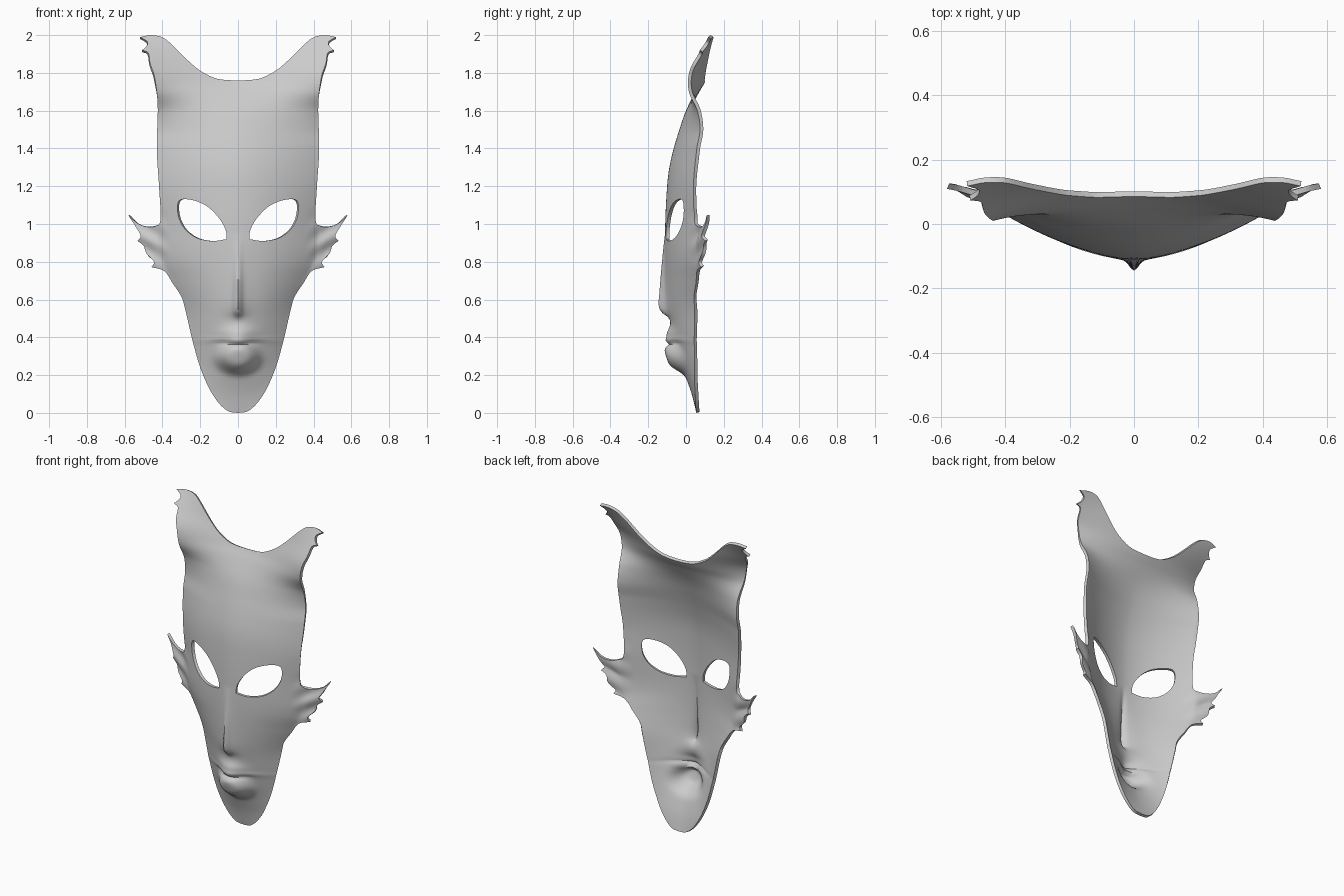
import bpy, bmesh, math
from mathutils import Vector, kdtree
from mathutils.geometry import delaunay_2d_cdt

if "Cube" in bpy.data.objects:
    bpy.data.objects.remove(bpy.data.objects["Cube"])

STEP = 0.011


def curve(keys):
    """Smooth function through (z, value) keys."""
    n = len(keys)

    def slope(i):
        a, b = keys[max(i - 1, 0)], keys[min(i + 1, n - 1)]
        return (b[1] - a[1]) / (b[0] - a[0])

    def f(z):
        z = min(max(z, keys[0][0]), keys[-1][0])
        i = 0
        while i < n - 2 and z > keys[i + 1][0]:
            i += 1
        (z0, v0), (z1, v1) = keys[i], keys[i + 1]
        h = z1 - z0
        t = (z - z0) / h
        return ((2*t**3 - 3*t*t + 1) * v0 + (t**3 - 2*t*t + t) * h * slope(i)
                + (3*t*t - 2*t**3) * v1 + (t**3 - t*t) * h * slope(i + 1))
    return f


def spline(pts):
    """Evenly sampled smooth line through pts, last point left out."""
    p = [Vector(q) for q in pts]
    p = [2 * p[0] - p[1]] + p + [2 * p[-1] - p[-2]]
    out = []
    for a, b, c, d in zip(p, p[1:], p[2:], p[3:]):
        k = max(1, round((c - b).length / STEP))
        for j in range(k):
            t = j / k
            out.append(0.5 * (2*b + (c - a)*t + (2*a - 5*b + 4*c - d)*t*t
                              + (3*b - a - 3*c + d)*t**3))
    return out


def inside(x, y, loop):
    hit = False
    for a, b in zip(loop, loop[1:] + loop[:1]):
        if (a.y > y) != (b.y > y) and x < a.x + (y - a.y) * (b.x - a.x) / (b.y - a.y):
            hit = not hit
    return hit


def bump(d, s):
    return math.exp(-(d / s) ** 2)


# Half outline: smooth pieces meeting at sharp tips
pieces = [
    [(0, 0), (.05, .008), (.1, .05), (.15, .125), (.2, .24), (.24, .38), (.28, .55),
     (.3, .615), (.345, .685), (.39, .75), (.458, .772)],
    [(.458, .772), (.445, .8), (.485, .845), (.5, .885), (.532, .91)],
    [(.532, .91), (.515, .935), (.535, .975), (.58, 1.045)],
    [(.58, 1.045), (.53, 1.003), (.48, .985), (.435, .99), (.41, 1.025), (.418, 1.2),
     (.43, 1.4), (.425, 1.62), (.44, 1.77), (.465, 1.85), (.475, 1.905), (.508, 1.92)],
    [(.508, 1.92), (.485, 1.94), (.48, 1.965), (.518, 1.99)],
    [(.518, 1.99), (.46, 2.0), (.4, 1.988), (.35, 1.95), (.3, 1.9), (.25, 1.852),
     (.2, 1.812), (.13, 1.775), (.07, 1.763), (0, 1.76)],
    [(0, 1.76), (0, 0)],
]
outline = [p for piece in pieces for p in spline(piece)]
eye = spline([(.06, .92), (.066, .97), (.1, 1.03), (.15, 1.083), (.2, 1.113), (.26, 1.13),
              (.305, 1.128), (.32, 1.1), (.315, 1.04), (.29, .985), (.25, .945),
              (.2, .92), (.13, .91), (.06, .92)])

# Depth along the centre line, depth along the rim, and half width
centre = curve([(0, .055), (.1, .03), (.2, -.005), (.3, -.04), (.4, -.065), (.5, -.085),
                (.6, -.1), (.8, -.11), (1, -.11), (1.2, -.1), (1.3, -.088), (1.4, -.065),
                (1.5, -.035), (1.6, 0), (1.7, .05), (1.76, .085), (1.87, .13), (2, .15)])
rim = curve([(0, .055), (.2, .045), (.5, .045), (.8, .055), (1, .055), (1.2, .04), (1.4, .055),
             (1.5, .073), (1.6, .06), (1.7, .015), (1.8, .015), (1.9, .065), (2, .125)])
width = curve([(0, .08), (.1, .14), (.2, .185), (.38, .24), (.55, .28), (.7, .35), (.8, .4),
               (.9, .42), (1.2, .42), (1.6, .425), (1.75, .44), (2, .5)])
nose = curve([(.49, 0), (.51, .012), (.53, .036), (.56, .048), (.65, .036), (.8, .017), (.95, 0)])


def depth(x, z):
    t = x / width(z)
    f = t ** 1.8 if t < 1 else 1 + .9 * (t - 1)
    y = centre(z) + (rim(z) - centre(z)) * f
    # nose ridge
    y -= nose(z) * (.65 * bump(x, .02) + .35 * bump(x, .055))
    # upper lip, mouth line, full lower lip and chin
    y -= .034 * bump(x, .085) * bump(z - .41, .042)
    y -= .012 * bump(x, .16) * bump(z - .385, .015)
    y += .016 * bump(x, .14) ** 2 * bump(z - .362 - .1 * x, .011)
    y -= .066 * math.exp(-((x / .105) ** 2 + ((z - .295) / .078) ** 2) ** 2)
    # fluting on the cheek fins
    fin = max(0, min(1, (x - .36) / .1)) * bump(z - .89, .16)
    y += .008 * fin * math.sin((z - .55 * x) * 55)
    return y


# Fill the half outline with an even grid and triangulate
verts = outline + eye
n, m = len(outline), len(eye)
edges = [(i, (i + 1) % n) for i in range(n)] + [(n + i, n + (i + 1) % m) for i in range(m)]
tree = kdtree.KDTree(n + m)
for i, v in enumerate(verts):
    tree.insert((v.x, v.y, 0), i)
tree.balance()
grid = []
for j in range(int(2 / STEP)):
    for i in range(int(.6 / STEP)):
        x, z = (i + .5 * (j % 2)) * STEP, j * STEP
        if tree.find((x, z, 0))[2] > .6 * STEP and inside(x, z, outline):
            grid.append(Vector((x, z)))
pts, _, tris, *_ = delaunay_2d_cdt(verts + grid, edges, [], 0, 1e-5)

bm = bmesh.new()
bv = [bm.verts.new((p.x, depth(max(p.x, 0), p.y), p.y)) for p in pts]
for t in tris:
    c = sum((pts[i] for i in t), Vector((0, 0))) / 3
    if inside(c.x, c.y, outline) and not inside(c.x, c.y, eye):
        bm.faces.new([bv[i] for i in t])
bmesh.ops.delete(bm, geom=[v for v in bm.verts if not v.link_faces], context='VERTS')
for f in bm.faces:
    f.normal_update()
    if f.normal.y > 0:
        f.normal_flip()
me = bpy.data.meshes.new("mask")
bm.to_mesh(me)
bm.free()

# Mask shell: mirrored half with thickness
mask = bpy.data.objects.new("mask", me)
bpy.context.collection.objects.link(mask)
mir = mask.modifiers.new("mirror", 'MIRROR')
mir.merge_threshold = .001
sol = mask.modifiers.new("thickness", 'SOLIDIFY')
sol.thickness = .018
sol.offset = -1
bpy.context.view_layer.objects.active = mask
mask.select_set(True)
for name in ("mirror", "thickness"):
    bpy.ops.object.modifier_apply(modifier=name)
bpy.ops.object.shade_smooth_by_angle(angle=math.radians(50))
